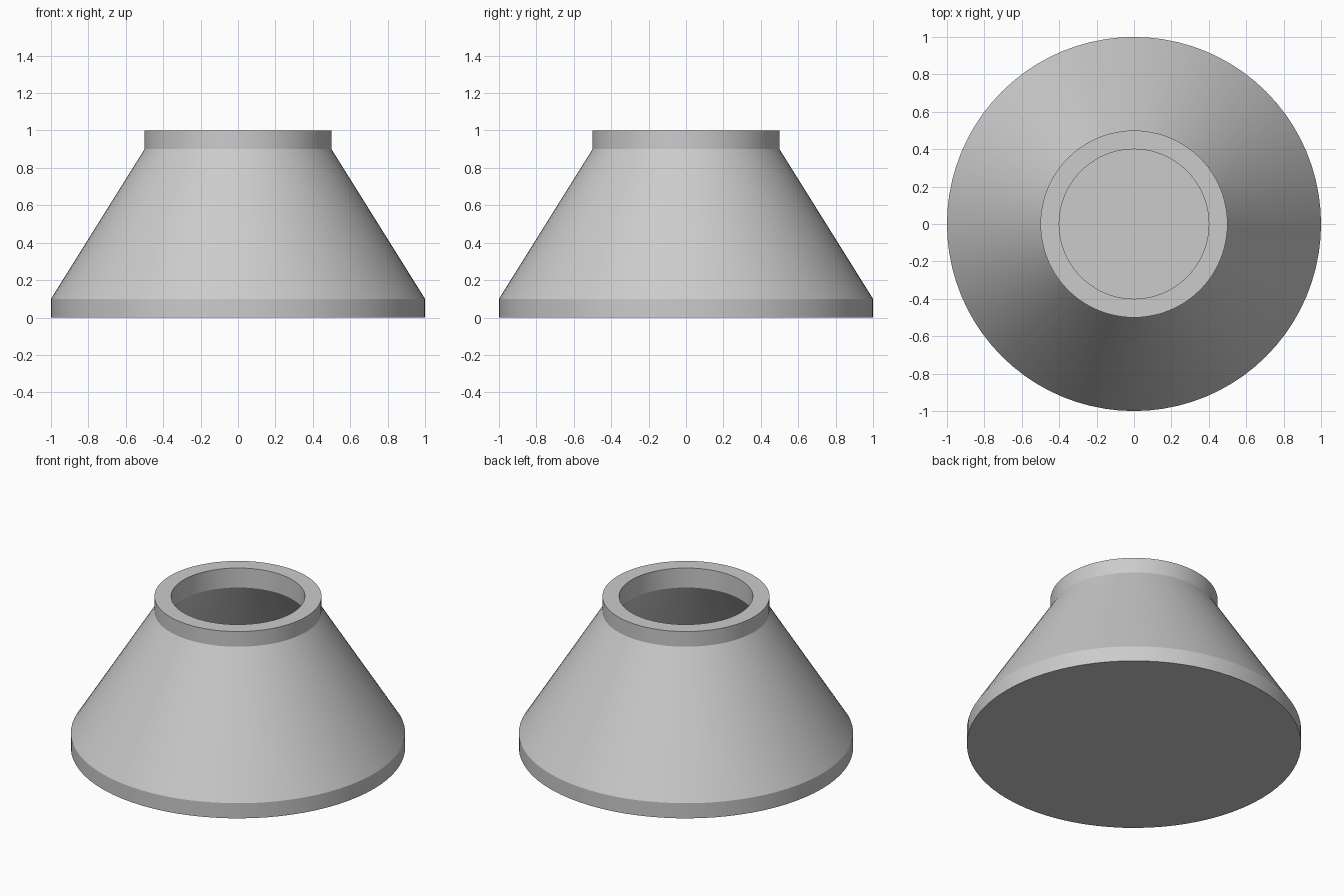
import bpy
import bmesh
from math import pi, hypot

cube = bpy.data.objects.get("Cube")
if cube:
    bpy.data.objects.remove(cube, do_unlink=True)

SEGMENTS = 80
BASE_R, NECK_R, HEIGHT, BAND, WALL = 1.0, 0.5, 1.0, 0.1, 0.1

# Inner cone runs parallel to the outer cone, one wall thickness inside it
slope = (BASE_R - NECK_R) / (HEIGHT - 2 * BAND)
inset = WALL * hypot(1, slope)
bore_r = NECK_R - WALL
bend_z = HEIGHT - BAND - (inset - WALL) / slope
floor_r = BASE_R - inset

# Closed shell profile as (radius, height), from underside centre to floor centre
profile = [
    (0, 0), (BASE_R, 0), (BASE_R, BAND),
    (NECK_R, HEIGHT - BAND), (NECK_R, HEIGHT),
    (bore_r, HEIGHT), (bore_r, bend_z),
    (floor_r, WALL), (0, WALL),
]

# Revolve the profile around the vertical axis
bm = bmesh.new()
verts = [bm.verts.new((r, 0, z)) for r, z in profile]
edges = [bm.edges.new(pair) for pair in zip(verts, verts[1:])]
bmesh.ops.spin(bm, geom=verts + edges, cent=(0, 0, 0), axis=(0, 0, 1),
               angle=2 * pi, steps=SEGMENTS, use_duplicate=False)
bmesh.ops.remove_doubles(bm, verts=bm.verts[:], dist=0.0001)
bmesh.ops.recalc_face_normals(bm, faces=bm.faces[:])
mesh = bpy.data.meshes.new("conical_housing")
bm.to_mesh(mesh)
bm.free()

housing = bpy.data.objects.new("conical_housing", mesh)
bpy.context.collection.objects.link(housing)

# Plain grey finish
grey = bpy.data.materials.new("light_grey")
grey.use_nodes = True
colour = (0.6, 0.6, 0.6, 1)
grey.diffuse_color = colour
grey.node_tree.nodes["Principled BSDF"].inputs["Base Color"].default_value = colour
mesh.materials.append(grey)

# Smooth round walls, crisp rims
bpy.context.view_layer.objects.active = housing
housing.select_set(True)
bpy.ops.object.shade_smooth_by_angle(angle=pi / 9)
